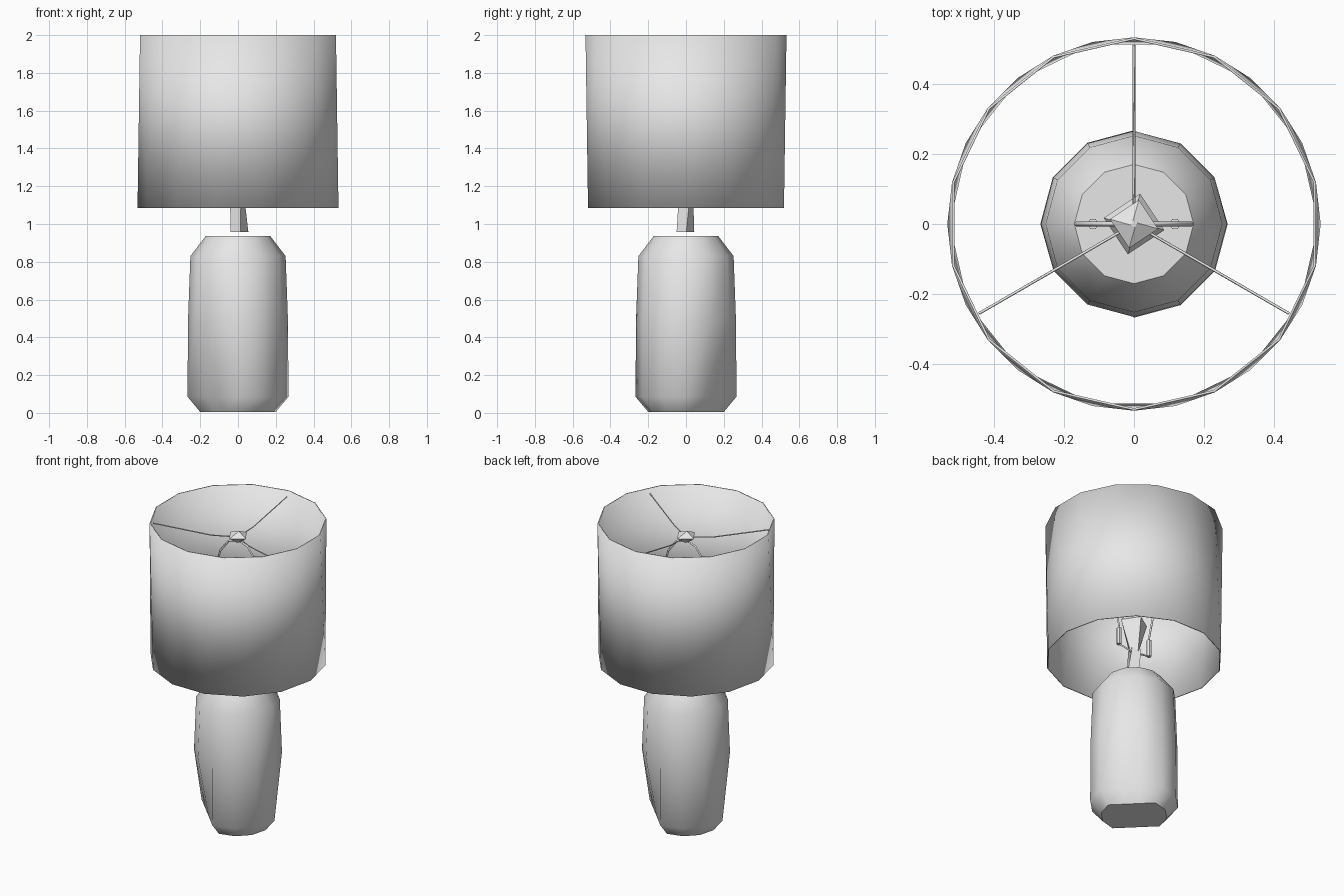
import bpy, bmesh, math
from math import sin, cos, pi, radians

if "Cube" in bpy.data.objects:
    bpy.data.objects.remove(bpy.data.objects["Cube"])

grey = bpy.data.materials.new("plain grey")
grey.diffuse_color = (0.8, 0.8, 0.8, 1)
grey.use_nodes = True
grey.node_tree.nodes["Principled BSDF"].inputs["Base Color"].default_value = grey.diffuse_color


def finish(obj, angle=None):
    obj.data.materials.clear()
    obj.data.materials.append(grey)
    bpy.ops.object.select_all(action='DESELECT')
    obj.select_set(True)
    bpy.context.view_layer.objects.active = obj
    if angle:
        bpy.ops.object.shade_smooth_by_angle(angle=radians(angle))
    return obj


def loft(name, rings, caps=True, stagger=False, angle=50):
    """Skin equal-sized rings of points, as quads or staggered triangles."""
    bm = bmesh.new()
    loops = [[bm.verts.new(p) for p in r] for r in rings]
    n = len(loops[0])
    for a, b in zip(loops, loops[1:]):
        for i in range(n):
            j = (i + 1) % n
            if stagger:
                bm.faces.new((a[i], a[j], b[i]))
                bm.faces.new((a[j], b[j], b[i]))
            else:
                bm.faces.new((a[i], a[j], b[j], b[i]))
    if caps:
        bm.faces.new(loops[0][::-1])
        bm.faces.new(loops[-1])
    bmesh.ops.recalc_face_normals(bm, faces=bm.faces)
    me = bpy.data.meshes.new(name)
    bm.to_mesh(me)
    bm.free()
    obj = bpy.data.objects.new(name, me)
    bpy.context.collection.objects.link(obj)
    return finish(obj, angle)


def ring(r, z, n, turn=0, cx=0, cy=0):
    return [(cx + r * cos(2 * pi * i / n + turn),
             cy + r * sin(2 * pi * i / n + turn), z) for i in range(n)]


def wire(name, points, radius):
    """Thin square-section wire along a path."""
    cu = bpy.data.curves.new(name, 'CURVE')
    cu.dimensions = '3D'
    cu.bevel_depth = radius
    cu.bevel_resolution = 0
    cu.use_fill_caps = True
    sp = cu.splines.new('POLY')
    sp.points.add(len(points) - 1)
    for p, co in zip(sp.points, points):
        p.co = (*co, 1)
    obj = bpy.data.objects.new(name, cu)
    bpy.context.collection.objects.link(obj)
    finish(obj)
    bpy.ops.object.convert(target='MESH')
    return obj


# Faceted body: the foot is cut flat across two opposite quarters
def body_ring(r, z, cut):
    pts = []
    for i in range(12):
        a = 2 * pi * i / 12
        rr = r
        if i % 6 in (1, 2):
            chord = r * cos(pi / 4) / cos((a % pi) - pi / 4)
            rr = r + (chord - r) * cut
        pts.append((rr * cos(a), rr * sin(a), z))
    return pts


loft("lamp_body", [body_ring(0.2, 0.005, 1), body_ring(0.267, 0.085, 1),
                   body_ring(0.265, 0.48, 0), body_ring(0.252, 0.83, 0),
                   body_ring(0.17, 0.937, 0)])

# Slightly twisted neck above the body
loft("neck", [ring(0.047, 0.958, 4, 0.1, 0.008, -0.003),
              ring(0.043, 1.15, 4, 0.5, -0.005, 0)], angle=30)

# Drum shade: staggered rims and a thin wall
N = 14
shade = loft("shade", [ring(0.532, 1.085, N), ring(0.532, 2.0, N, pi / N)],
             caps=False, stagger=True, angle=50)
mod = shade.modifiers.new("wall", 'SOLIDIFY')
mod.thickness = 0.007
mod.offset = -1

# Bulb socket and faceted top
loft("socket", [ring(0.03, 1.12, 4, 0.2), ring(0.088, 1.34, 4, -0.2),
                ring(0.02, 1.42, 4, 0.2)], angle=30)

# Wire harp, closed by a saddle under the socket
side = [(0.03, 1.14), (0.11, 1.15), (0.118, 1.28), (0.162, 1.5),
        (0.165, 1.64), (0.13, 1.77), (0.07, 1.85), (0, 1.875)]
path = [(x, 0, z) for x, z in side]
path += [(-x, 0, z) for x, z in side[-2::-1]]
wire("harp", path + [path[0]], 0.007)
for s, label in ((-1, "left"), (1, "right")):
    loft("harp_sleeve_" + label,
         [ring(0.016, z, 6, 0, s * 0.117) for z in (1.15, 1.26)], angle=30)

# Hub with finial, and three bent spokes to the upper rim
loft("finial", [ring(0.02, 1.865, 4, 0.3), ring(0.07, 1.905, 4, -0.2),
                ring(0.01, 1.93, 4, 0.3)], angle=30)
for k in range(3):
    a = radians(90 + 120 * k)
    wire("spoke_%d" % (k + 1),
         [(r * cos(a), r * sin(a), z)
          for r, z in ((0, 1.895), (0.16, 1.9), (0.51, 1.965))], 0.004)
